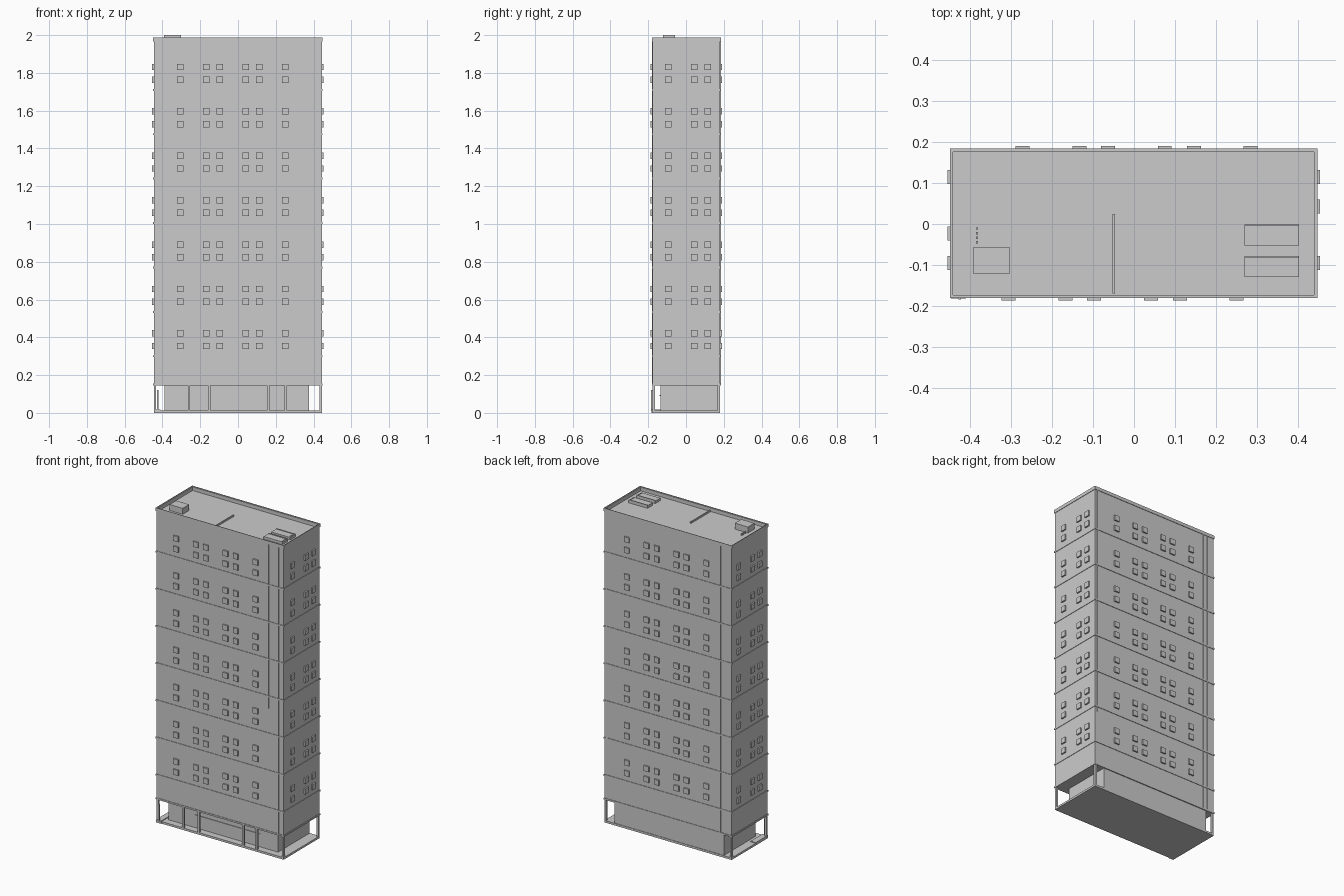
import bpy, bmesh
from mathutils import Matrix, Vector

if "Cube" in bpy.data.objects:
    bpy.data.objects.remove(bpy.data.objects["Cube"])

X0, X1, Y0, Y1 = -0.446, 0.444, -0.178, 0.181   # tower outline
BASE, TOP, ROOF = 0.145, 1.985, 1.962           # ceiling of lobby, parapet top, roof deck


def boxes(name, items):
    """One object made of boxes given as (x0, x1, y0, y1, z0, z1)."""
    bm = bmesh.new()
    for x0, x1, y0, y1, z0, z1 in items:
        m = (Matrix.Translation(((x0 + x1) / 2, (y0 + y1) / 2, (z0 + z1) / 2))
             @ Matrix.Diagonal((x1 - x0, y1 - y0, z1 - z0, 1)))
        bmesh.ops.create_cube(bm, size=1, matrix=m)
    me = bpy.data.meshes.new(name)
    bm.to_mesh(me)
    bm.free()
    ob = bpy.data.objects.new(name, me)
    bpy.context.collection.objects.link(ob)
    return ob


def ring(z0, z1, out=0.003):
    """Four strips wrapping the tower."""
    a, b, c, d = X0 - out, X1 + out, Y0 - out, Y1 + out
    return [(a, b, c, Y0, z0, z1), (a, b, Y1, d, z0, z1),
            (a, X0, Y0, Y1, z0, z1), (X1, b, Y0, Y1, z0, z1)]


# tower block with a sunken roof deck
tower = boxes("tower", [(X0, X1, Y0, Y1, BASE, TOP)])
bm = bmesh.new()
bm.from_mesh(tower.data)
bm.faces.ensure_lookup_table()
top = max(bm.faces, key=lambda f: f.calc_center_median().z)
bmesh.ops.inset_region(bm, faces=[top], thickness=0.007)
inner = bmesh.ops.extrude_discrete_faces(bm, faces=[top])["faces"][0]
bmesh.ops.translate(bm, verts=inner.verts, vec=Vector((0, 0, ROOF - TOP)))
bm.to_mesh(tower.data)
bm.free()

# floor bands and parapet trim
floors = [0.30 + 0.235 * i for i in range(7)]
bands = []
for z in floors + [BASE + 0.005]:
    bands += ring(z - 0.005, z + 0.005)
boxes("floor_bands", bands)
boxes("parapet_trim", ring(1.967, 1.988))

# windows: two rows per storey on all four sides
W, P = 0.017, 0.009
front_x = [-0.306, -0.167, -0.097, 0.041, 0.112, 0.250]
back_x = [x + 0.034 for x in front_x]
right_y = [-0.095, 0.043, 0.115]
left_y = [-0.095, -0.023, 0.115]
sides = {"front": [], "back": [], "right": [], "left": []}
for f in floors:
    for dz in (0.054, 0.121):
        a, b = f + dz - W, f + dz + W
        sides["front"] += [(x - W, x + W, Y0 - P, Y0, a, b) for x in front_x]
        sides["back"] += [(x - W, x + W, Y1, Y1 + P, a, b) for x in back_x]
        sides["right"] += [(X1, X1 + P, y - W, y + W, a, b) for y in right_y]
        sides["left"] += [(X0 - P, X0, y - W, y + W, a, b) for y in left_y]
for side, items in sides.items():
    boxes(side + "_windows", items)

# ground floor: slab, recessed core, corner posts
boxes("ground_slab", [(X0, X1, Y0, Y1, 0, 0.013)])
boxes("lobby_core", [(-0.39, 0.375, -0.135, Y1 - 0.003, 0.013, BASE)])
t = 0.013
boxes("corner_posts", [(x, x + t, y, y + t, 0.013, BASE)
                       for x in (X0, X1 - t) for y in (Y0, Y1 - t)])

# entrance frames along the front
boxes("entrance_posts", [(x - 0.006, x + 0.006, Y0, Y0 + 0.012, 0.013, BASE)
                         for x in (-0.26, -0.152, 0.16, 0.253)])
boxes("entrance_rail", [(-0.21, 0.25, -0.139, -0.135, 0.09, 0.096)])
boxes("entrance_step", [(X0, -0.41, Y0 - 0.004, -0.06, 0.0, 0.018)])

# thin drain pipes on the facades
c = 0.003
boxes("drain_pipes", [(0.338, 0.338 + c, Y0 - c, Y0, 0.93, 1.97),
                      (0.408, 0.408 + c, Y0 - c, Y0, BASE, 1.97),
                      (-0.428, -0.422, Y0 - 0.006, Y0, 0.013, 0.12),
                      (0.425, 0.425 + c, Y1, Y1 + c, 0.5, 1.97),
                      (-0.37, -0.37 + c, Y1, Y1 + c, BASE, 1.97),
                      (-0.40, -0.40 + c, Y1, Y1 + c, BASE, 1.97)])

# roof equipment
boxes("roof_hatch", [(-0.393, -0.302, -0.121, -0.057, ROOF, 2.0)])
boxes("roof_pipe", [(-0.052, -0.046, -0.17, 0.024, ROOF, ROOF + 0.01)])
boxes("roof_panels", [(0.27, 0.402, y, y + 0.051, ROOF, ROOF + 0.016) for y in (-0.129, -0.053)]
      + [(0.27, 0.402, y, y + 0.004, ROOF, ROOF + 0.02) for y in (-0.082, -0.005)])
boxes("roof_vents", [(x, x + 0.005, y + i * 0.011, y + i * 0.011 + 0.005, ROOF, ROOF + h)
                     for x, y, h in ((-0.385, -0.047, 0.012), (0.394, -0.124, 0.019),
                                     (0.394, -0.048, 0.019)) for i in range(4)])
